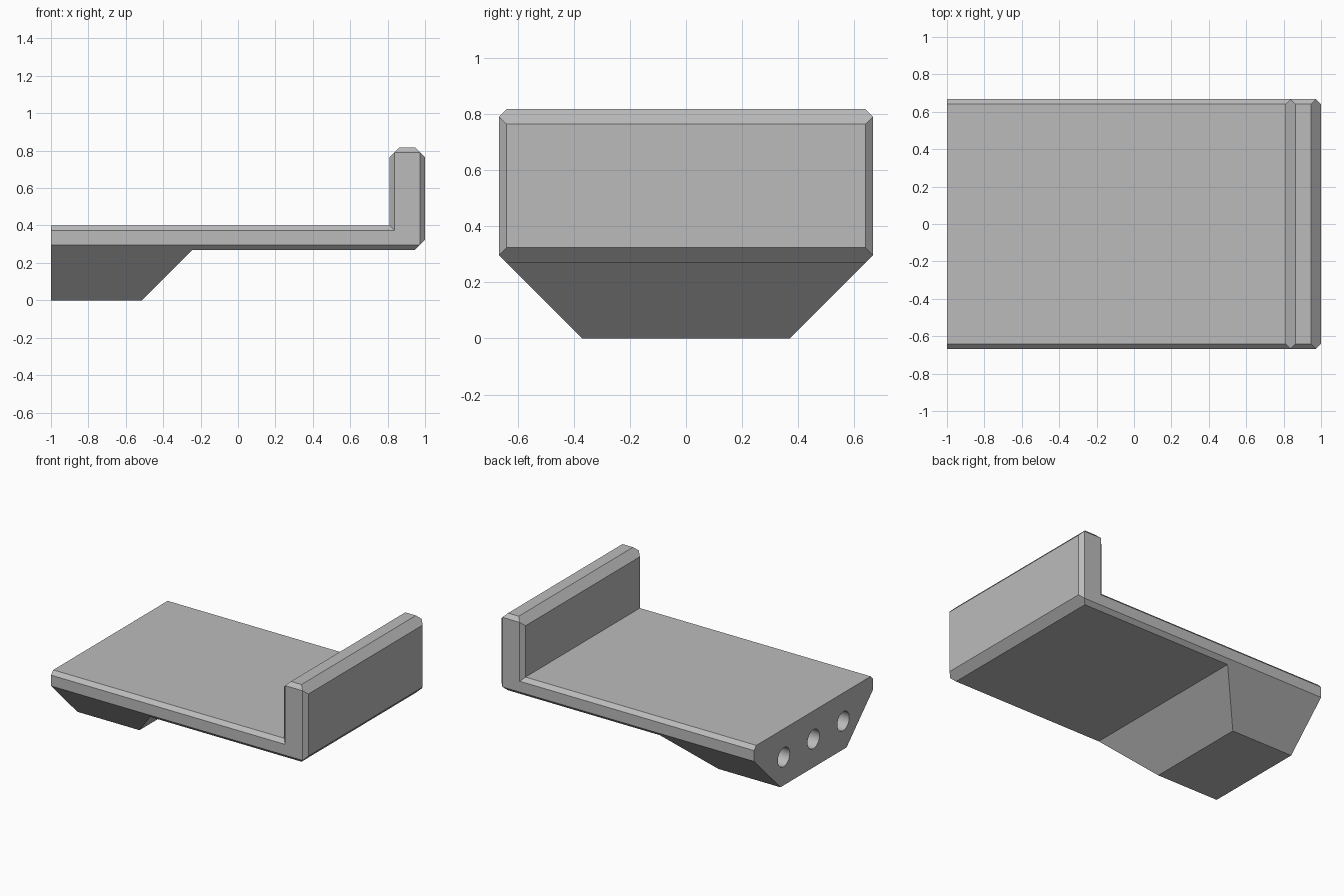
import bpy, bmesh
from mathutils import Matrix

cube = bpy.data.objects.get("Cube")
if cube:
    bpy.data.objects.remove(cube, do_unlink=True)

grey = bpy.data.materials.new("plain grey")
grey.use_nodes = True
COLOUR = (0.5, 0.5, 0.5, 1)
grey.diffuse_color = COLOUR
grey.node_tree.nodes["Principled BSDF"].inputs["Base Color"].default_value = COLOUR

HALF_Y, C = 0.667, 0.0267              # half width, side chamfer
BASE, TOP, WALL_TOP, WALL_X = 0.27, 0.4, 0.817, 0.81


def make_object(name, bm):
    bmesh.ops.recalc_face_normals(bm, faces=bm.faces)
    mesh = bpy.data.meshes.new(name)
    bm.to_mesh(mesh)
    bm.free()
    mesh.materials.append(grey)
    obj = bpy.data.objects.new(name, mesh)
    bpy.context.collection.objects.link(obj)
    return obj


def apply_boolean(target, tool, operation):
    mod = target.modifiers.new(operation, 'BOOLEAN')
    mod.operation, mod.solver, mod.object = operation, 'EXACT', tool
    bpy.context.view_layer.objects.active = target
    bpy.ops.object.modifier_apply(modifier=mod.name)
    bpy.data.objects.remove(tool, do_unlink=True)


# L-shaped shelf: chamfered middle profile, each chamfer tapering to a point at the sides
D = 2 * C
middle = [(-1, BASE), (1 - D, BASE), (1, BASE + D), (1, WALL_TOP - D), (1 - D, WALL_TOP),
          (WALL_X + D, WALL_TOP), (WALL_X, WALL_TOP - D), (WALL_X, TOP), (-1, TOP)]
low, high, outer, inner = BASE + C, WALL_TOP - C, 1 - C, WALL_X + C
side = [(-1, low), (outer, low), (outer, low), (outer, high), (outer, high),
        (inner, high), (inner, high), (inner, TOP - C), (-1, TOP - C)]
bm = bmesh.new()
rings = []
for y, profile in ((-HALF_Y, side), (C - HALF_Y, middle), (HALF_Y - C, middle), (HALF_Y, side)):
    rings.append([bm.verts.new((x, y, z)) for x, z in profile])
n = len(middle)
for a, b in zip(rings, rings[1:]):
    for i in range(n):
        j = (i + 1) % n
        bm.faces.new((a[i], a[j], b[j], b[i]))
bm.faces.new(rings[0])
bm.faces.new(rings[-1])
bmesh.ops.remove_doubles(bm, verts=bm.verts, dist=0.0001)
shelf = make_object("shelf_with_end_wall", bm)

# Tapered foot block underneath, sloped at 45 degrees on three sides
bm = bmesh.new()
for z in (0, BASE):
    for x in (-1, z - 0.513):
        for y in (-1, 1):
            bm.verts.new((x, y * (HALF_Y - C - BASE + z), z))
bmesh.ops.convex_hull(bm, input=bm.verts)
bmesh.ops.dissolve_limit(bm, angle_limit=0.01, verts=bm.verts, edges=bm.edges)
foot = make_object("foot_block", bm)
apply_boolean(shelf, foot, 'UNION')

# Three blind round holes in the open end
bm = bmesh.new()
for y in (-0.333, 0, 0.333):
    bmesh.ops.create_cone(bm, cap_ends=True, segments=48, radius1=0.067, radius2=0.067, depth=0.54,
                          matrix=Matrix.Translation((-1, y, 0.2)) @ Matrix.Rotation(1.5707963, 4, 'Y'))
holes = make_object("hole_cutter", bm)
holes.hide_render = True
apply_boolean(shelf, holes, 'DIFFERENCE')

# Smooth hole walls, crisp edges elsewhere
bpy.ops.object.select_all(action='DESELECT')
shelf.select_set(True)
bpy.context.view_layer.objects.active = shelf
bpy.ops.object.shade_smooth_by_angle(angle=0.5)
